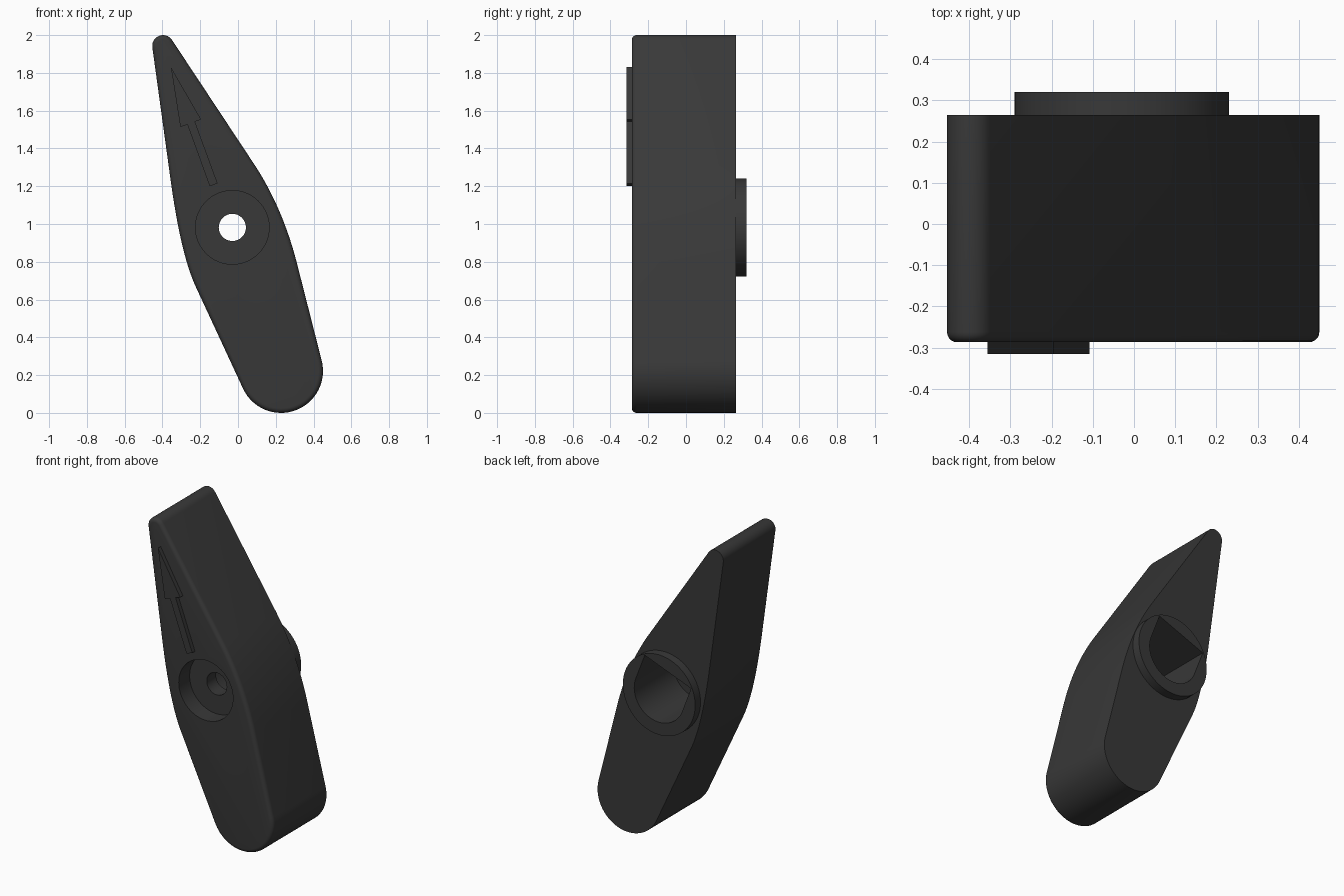
import bpy, bmesh, math
from mathutils import Vector

if "Cube" in bpy.data.objects:
    bpy.data.objects.remove(bpy.data.objects["Cube"])

dark = bpy.data.materials.new("dark_grey")
dark.diffuse_color = (0.04, 0.04, 0.04, 1)
dark.use_nodes = True
dark.node_tree.nodes["Principled BSDF"].inputs["Base Color"].default_value = dark.diffuse_color
PIVOT = Vector((-0.03, 0.982))


def arc(c, r, a0, a1, n):
    """Points on an arc in the x-z plane, angles in degrees."""
    return [Vector((c[0] + r * math.cos(math.radians(a0 + (a1 - a0) * i / n)),
                    c[1] + r * math.sin(math.radians(a0 + (a1 - a0) * i / n))))
            for i in range(n + 1)]


def curve(a, b, c, n=14):
    """Quadratic bend from a to c, pulled towards b."""
    a, b, c = Vector(a), Vector(b), Vector(c)
    return [a * (1 - t) ** 2 + b * 2 * t * (1 - t) + c * t * t
            for t in (i / n for i in range(n + 1))]


def prism(name, outline, y0, y1, round_front=0):
    """Extrude a counter-clockwise x-z outline from y0 (front) to y1."""
    bm = bmesh.new()
    face = bm.faces.new([bm.verts.new((p[0], y0, p[1])) for p in outline])
    new = bmesh.ops.extrude_face_region(bm, geom=[face])["geom"]
    for v in new:
        if isinstance(v, bmesh.types.BMVert):
            v.co.y = y1
    bmesh.ops.recalc_face_normals(bm, faces=bm.faces)
    if round_front:
        rim = [e for e in bm.edges if all(abs(v.co.y - y0) < 1e-5 for v in e.verts)]
        bmesh.ops.bevel(bm, geom=rim, offset=round_front, segments=5,
                        profile=0.5, affect='EDGES')
    me = bpy.data.meshes.new(name)
    bm.to_mesh(me)
    bm.free()
    me.materials.append(dark)
    ob = bpy.data.objects.new(name, me)
    bpy.context.collection.objects.link(ob)
    return ob


def activate(ob):
    bpy.ops.object.select_all(action='DESELECT')
    ob.select_set(True)
    bpy.context.view_layer.objects.active = ob


def cut(ob, cutters):
    activate(ob)
    for c in cutters:
        m = ob.modifiers.new("cut", 'BOOLEAN')
        m.operation, m.solver, m.object = 'DIFFERENCE', 'EXACT', c
        bpy.ops.object.modifier_apply(modifier=m.name)


# Handle body: small tip circle, bent flanks, large bottom circle
outline = (arc((-0.397, 1.943), 0.057, 33, 188, 16)
           + curve((-0.355, 1.22), (-0.30, 0.826), (-0.22, 0.66))
           + arc((0.228, 0.222), 0.222, 205.7, 374.5, 32)
           + curve((0.31, 0.80), (0.236, 1.085), (0.09, 1.31)))
body = prism("handle_body", outline, -0.287, 0.265, 0.025)

# Round boss on the back
boss = prism("back_boss", arc(PIVOT, 0.26, 0, 354.375, 63), 0.25, 0.32)

# Raised pointer arrow on the front
arrow = prism("pointer_arrow", [(-0.355, 1.83), (-0.305, 1.513), (-0.268, 1.527),
                                (-0.15, 1.2), (-0.108, 1.215), (-0.228, 1.542),
                                (-0.195, 1.553)], -0.315, -0.27)

# Cutters: front recess, screw hole, and a shaft socket with a square upper half
recess = prism("recess_cutter", arc(PIVOT, 0.195, 0, 354.375, 63), -0.4, -0.175)
hole = prism("hole_cutter", arc(PIVOT, 0.072, 0, 348.75, 31), -0.5, 0.5)
s, tilt = 0.178, 21
corners = [PIVOT + Vector((s * math.sqrt(2) * math.cos(math.radians(a + tilt)),
                           s * math.sqrt(2) * math.sin(math.radians(a + tilt))))
           for a in (45, 135)]
socket = prism("socket_cutter", corners + arc(PIVOT, s, 180 + tilt, 360 + tilt, 32),
               -0.08, 0.5)

cut(body, [recess, socket, hole])
cut(boss, [socket])
for c in (recess, hole, socket):
    bpy.data.objects.remove(c)

for ob in (body, boss):
    activate(ob)
    bpy.ops.object.shade_smooth_by_angle(angle=math.radians(30))
